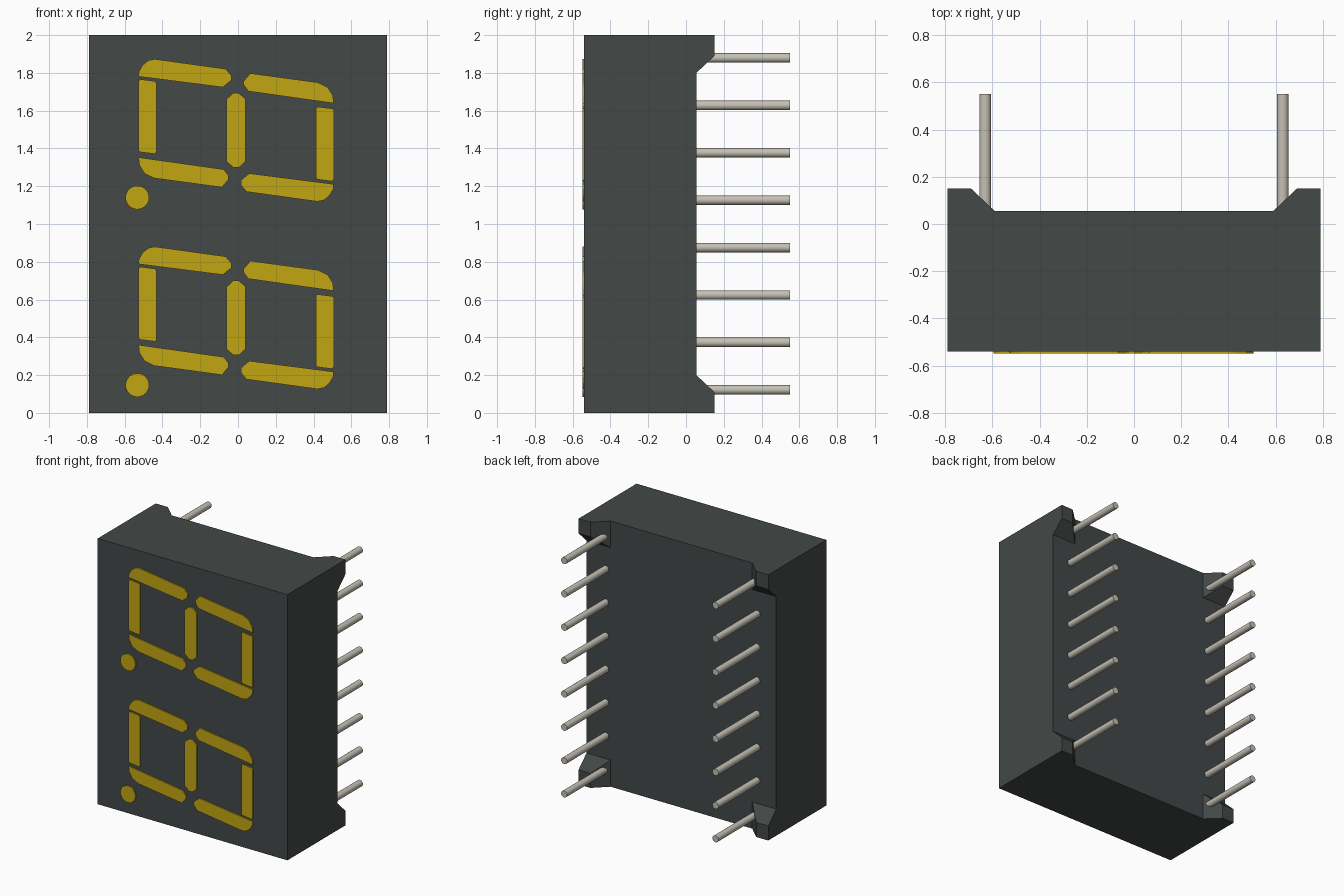
import bpy
import bmesh
import math

if "Cube" in bpy.data.objects:
    bpy.data.objects.remove(bpy.data.objects["Cube"])


def make_material(name, rgb):
    mat = bpy.data.materials.new(name)
    mat.use_nodes = True
    colour = (*rgb, 1)
    mat.diffuse_color = colour
    for node in mat.node_tree.nodes:
        if node.type == "BSDF_PRINCIPLED":
            node.inputs["Base Color"].default_value = colour
    return mat


HOUSING = make_material("dark grey plastic", (.056, .066, .064))
LIT = make_material("amber segment", (.54, .38, .006))
METAL = make_material("pin metal", (.56, .53, .46))


def loft(name, front, back, y_front, y_back, mat):
    """Solid between two (x, z) outlines with matching point order."""
    bm = bmesh.new()
    a = [bm.verts.new((x, y_front, z)) for x, z in front]
    b = [bm.verts.new((x, y_back, z)) for x, z in back]
    bm.faces.new(a)
    bm.faces.new(b)
    for i in range(len(a)):
        j = (i + 1) % len(a)
        bm.faces.new((a[i], a[j], b[j], b[i]))
    bmesh.ops.recalc_face_normals(bm, faces=bm.faces)
    mesh = bpy.data.meshes.new(name)
    bm.to_mesh(mesh)
    bm.free()
    mesh.materials.append(mat)
    obj = bpy.data.objects.new(name, mesh)
    bpy.context.collection.objects.link(obj)
    return obj


def rectangle(x0, x1, z0, z1):
    return [(x0, z0), (x1, z0), (x1, z1), (x0, z1)]


# Housing dimensions
HALF_W, HEIGHT = .79, 2
FRONT, BACK, FOOT_TOP = -.54, .055, .15
body = rectangle(-HALF_W, HALF_W, 0, HEIGHT)
loft("housing", body, body, FRONT, BACK, HOUSING)

# Tapered corner feet on the back, mirrored to all four corners
for side in (-1, 1):
    for upper in (False, True):
        def corner(width, depth):
            x0, x1 = sorted((side * HALF_W, side * (HALF_W - width)))
            z = (HEIGHT - depth, HEIGHT) if upper else (0, depth)
            return rectangle(x0, x1, *z)
        loft("corner_foot", corner(.2, .2), corner(.1, .11),
             BACK, FOOT_TOP, HOUSING)

# Two rows of contact pins
PIN_START, PIN_END = BACK - .02, .55
for side in (-1, 1):
    for row in range(8):
        bpy.ops.mesh.primitive_cylinder_add(
            vertices=24, radius=.025, depth=PIN_END - PIN_START,
            location=(side * .63, (PIN_START + PIN_END) / 2, .122 + row * .251),
            rotation=(math.pi / 2, 0, 0))
        pin = bpy.context.object
        pin.name = "contact_pin"
        pin.data.materials.append(METAL)
        bpy.ops.object.shade_smooth_by_angle()

# Segment outlines around the centre of a digit
upper_left_bar = [(-.517, .285), (-.515, .31), (-.495, .345), (-.465, .37),
                  (-.43, .377), (-.055, .325), (-.025, .29), (-.025, .265),
                  (-.07, .228)]
upper_right_bar = [(.04, .26), (.075, .302), (.435, .253), (.485, .228),
                   (.512, .185), (.517, .143), (.065, .207), (.04, .24)]
side_bar = [(-.517, .262), (-.505, .27), (-.43, .26), (-.422, .25),
            (-.422, -.115), (-.43, -.125), (-.51, -.115), (-.517, -.105)]


def half_turn(points):
    return [(-x, -z) for x, z in points]


middle_half = [(-.05, .165), (-.015, .197), (.015, .197), (.05, .165)]
middle_bar = middle_half + half_turn(middle_half)

segments = {"middle_segment": middle_bar}
for name, outline in (("upper_left", upper_left_bar),
                      ("upper_right", upper_right_bar),
                      ("side", side_bar)):
    segments[name + "_segment"] = outline
    segments[name + "_segment_opposite"] = half_turn(outline)

# Round decimal point at the lower left of the digit
angles = [math.tau * i / 32 for i in range(32)]
segments["decimal_point"] = [(-.523 + .0625 * math.cos(a),
                              -.356 + .0625 * math.sin(a)) for a in angles]

# Thin raised plates for both digits
for centre_z in (1.496, .503):
    for name, outline in segments.items():
        placed = [(x - .01, z + centre_z) for x, z in outline]
        loft(name, placed, placed, FRONT - .009, FRONT, LIT)
